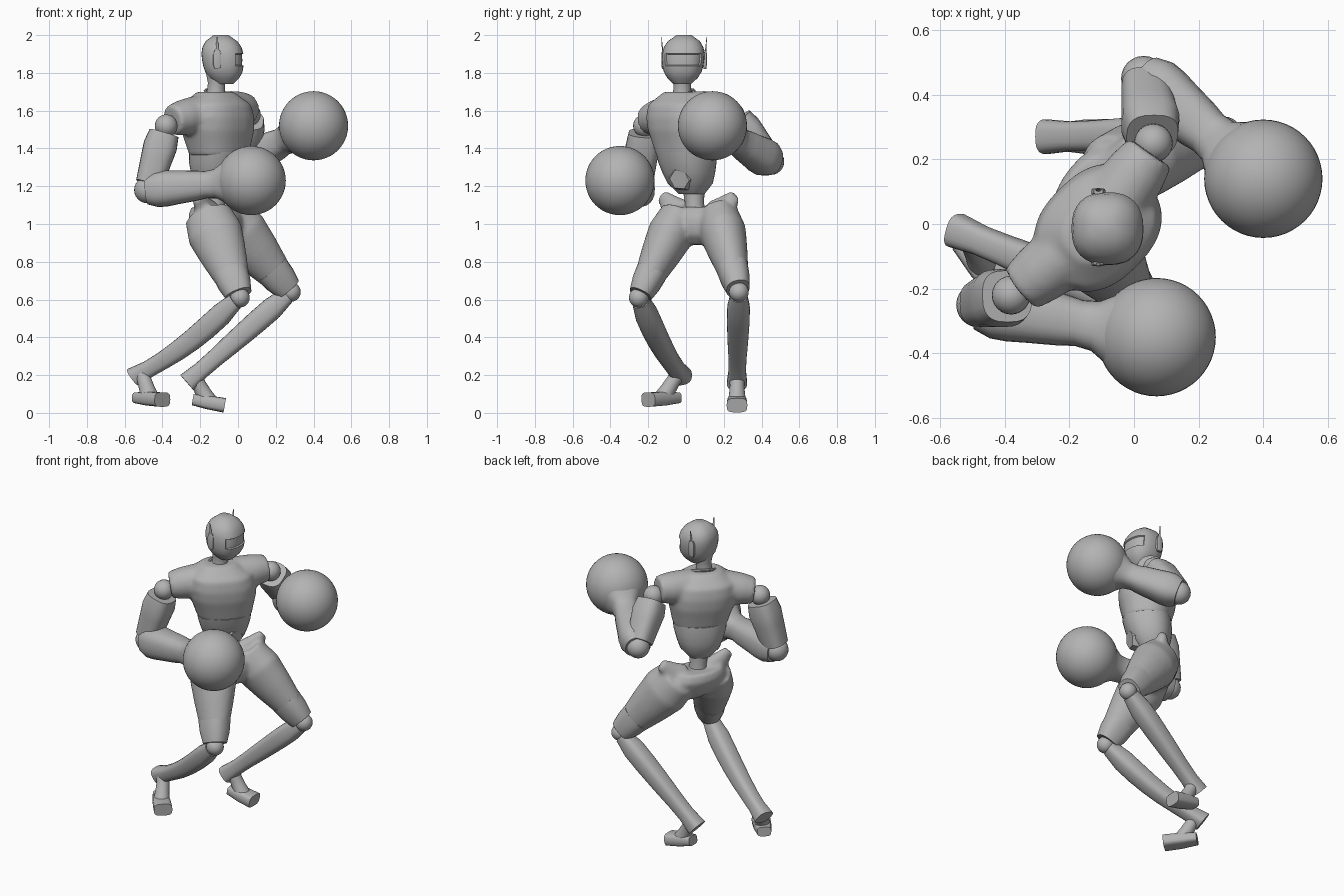
import bpy, bmesh, math
from mathutils import Vector

if "Cube" in bpy.data.objects:
    bpy.data.objects.remove(bpy.data.objects["Cube"])

grey = bpy.data.materials.new("plain grey")
grey.use_nodes = True
colour = (.45, .45, .45, 1)
grey.diffuse_color = colour
grey.node_tree.nodes["Principled BSDF"].inputs["Base Color"].default_value = colour

FRONT = Vector((1, 0, 0))
ACROSS = Vector((0, 1, 0))
UP = Vector((0, 0, 1))
SHOULDER_LINE = Vector((.7, .7, 0))
HIP_LINE = Vector((.5, .9, 0))


def select_only(objects):
    bpy.ops.object.select_all(action='DESELECT')
    for obj in objects:
        obj.select_set(True)
    bpy.context.view_layer.objects.active = objects[0]


def finish(obj):
    """Smooth the rounded faces and keep the hard edges sharp."""
    select_only([obj])
    bpy.ops.object.shade_smooth_by_angle(angle=math.radians(40))
    return obj


def tube(name, start, end, radii, side=ACROSS, flat=1, axis=None, sides=24, power=2, sag=0):
    """Skin evenly spaced sections from start to end; flat scales the second radius."""
    bm = bmesh.new()
    start, end = Vector(start), Vector(end)
    direction = (axis or end - start).normalized()
    u = (side - direction * side.dot(direction)).normalized()
    v = direction.cross(u) * flat

    def rounded(value):
        return math.copysign(abs(value) ** (2 / power), value)

    rings = []
    for step, radius in enumerate(radii):
        along = step / (len(radii) - 1)
        centre = start.lerp(end, along) - UP * sag * math.sin(math.pi * along)
        angles = [math.tau * k / sides for k in range(sides)]
        rings.append([bm.verts.new(centre + radius * (u * rounded(math.cos(a)) + v * rounded(math.sin(a))))
                      for a in angles])
    for lower, upper in zip(rings, rings[1:]):
        for k in range(sides):
            following = (k + 1) % sides
            bm.faces.new((lower[k], lower[following], upper[following], upper[k]))
    bm.faces.new(rings[0][::-1])
    bm.faces.new(rings[-1])
    mesh = bpy.data.meshes.new(name)
    bm.to_mesh(mesh)
    bm.free()
    mesh.materials.append(grey)
    obj = bpy.data.objects.new(name, mesh)
    bpy.context.collection.objects.link(obj)
    return finish(obj)


def ball(name, centre, radius, segments=24):
    bpy.ops.mesh.primitive_uv_sphere_add(segments=segments, ring_count=segments // 2,
                                         radius=radius, location=centre)
    obj = bpy.context.object
    obj.name = name
    obj.data.materials.append(grey)
    finish(obj)


def blend(objects):
    """Merge overlapping volumes into one soft shell, named after the first."""
    select_only(objects)
    bpy.ops.object.join()
    remesh = objects[0].modifiers.new("shell", 'REMESH')
    remesh.mode = 'VOXEL'
    remesh.voxel_size = .011
    remesh.use_smooth_shade = True
    soften = objects[0].modifiers.new("soften", 'SMOOTH')
    soften.iterations = 12


# Joint positions of the pose
POSE = {
    "right": dict(shoulder=(-.38, -.22, 1.52), sleeve_end=(-.35, -.2, 1.55), elbow=(-.48, -.25, 1.18),
                  glove=(.07, -.35, 1.23), hip=(-.16, -.03, 1.05), hip_crest=(-.22, -.13, 1.15),
                  knee=(.01, -.25, .61), calf_end=(-.55, -.02, .19), heel=(-.53, -.05, .08),
                  toe=(-.4, -.2, .07), sag=.035),
    "left": dict(shoulder=(.06, .25, 1.58), sleeve_end=(.05, .22, 1.61), elbow=(.03, .45, 1.33),
                 glove=(.4, .14, 1.52), hip=(-.07, .17, 1.05), hip_crest=(0, .26, 1.15),
                 knee=(.28, .28, .64), calf_end=(-.27, .27, .16), heel=(-.24, .27, .07),
                 toe=(-.07, .27, .04), sag=0),
}

# Head with recessed visor
head = tube("head", (-.07, -.02, 1.74), (-.09, -.01, 2),
            (.045, .08, .1, .108, .112, .112, .105, .085, .04), flat=.99, axis=UP, sides=32, power=2.4)
bm = bmesh.new()
bm.from_mesh(head.data)
visor = [face for face in bm.faces
         if 1.83 < face.calc_center_median().z < 1.91 and face.normal.x > .45]
bmesh.ops.inset_region(bm, faces=visor, thickness=.004, depth=-.008)
bm.to_mesh(head.data)
bm.free()
finish(head)

# Ear pads with thin antennas
for label, outward in (("right", -ACROSS), ("left", ACROSS)):
    ear = Vector((-.11, -.01, 1.87)) + outward * .11
    tube(label + "_ear_pad", ear - UP * .05, ear + UP * .05, (.014, .022, .022, .022, .014),
         FRONT, flat=.5, sides=12, power=4)
    tube(label + "_antenna", ear, ear + UP * .12 + outward * .01, (.012, .003), FRONT, flat=.4, sides=8)

# Neck and collar
tube("neck", (-.12, -.02, 1.64), (-.11, -.02, 1.8), (.06, .048, .046, .06), axis=UP)
bpy.ops.mesh.primitive_torus_add(major_radius=.075, minor_radius=.009, major_segments=32,
                                 minor_segments=8, location=(-.1, -.03, 1.685), rotation=(.25, .25, 0))
collar = bpy.context.object
collar.name = "collar"
collar.data.materials.append(grey)
finish(collar)

# Chest, abdomen, belly plate and waist
chest = tube("chest", (-.1, 0, 1.36), (-.12, -.02, 1.7), (.162, .18, .2, .205, .19, .1),
             SHOULDER_LINE, flat=.83, axis=UP, sides=32, power=2.4)
tube("abdomen", (-.12, .03, 1.16), (-.1, 0, 1.38), (.07, .12, .14, .155, .16),
     SHOULDER_LINE, flat=.9, axis=UP, sides=32, power=2.3)
tube("belly_plate", (-.06, -.01, 1.25), (.005, -.035, 1.235), (.075, .072, .055), sides=6)
tube("waist", (-.12, .05, 1.02), (-.12, .04, 1.2), (.07, .05, .06), axis=UP)

torso_parts = [chest]
hip_parts = [tube("hips", (-.08, .07, .89), (-.13, .07, 1.09), (.07, .16, .19, .2, .16),
                  HIP_LINE, flat=.64, axis=UP)]

for label, joints in POSE.items():
    sag = joints.pop("sag")
    p = {joint: Vector(place) for joint, place in joints.items()}
    prefix = label + "_"

    # Shoulder sleeve and upper arm
    torso_parts.append(tube(prefix + "sleeve", (-.12, -.02, 1.6), p["sleeve_end"],
                            (.1, .1, .1, .095, .08), UP))
    ball(prefix + "shoulder", p["shoulder"], .06)
    tube(prefix + "upper_arm", p["shoulder"].lerp(p["elbow"], .12), p["shoulder"].lerp(p["elbow"], .9),
         (.08, .09, .084, .078, .072), power=2.8)
    ball(prefix + "elbow", p["elbow"], .07)

    # Forearm flaring into the round glove
    reach = (p["glove"] - p["elbow"]).normalized()
    tube(prefix + "forearm", p["elbow"], p["glove"] - reach * .14,
         (.078, .096, .096, .09, .085, .08, .072, .078, .11), UP, power=2.5)
    ball(prefix + "glove", p["glove"], .183, 48)

    # Thigh and hip crest
    hip_parts.append(tube(prefix + "thigh", p["hip"], p["hip"].lerp(p["knee"], .95),
                          (.105, .123, .105, .083, .057), flat=1.2))
    hip_parts.append(tube(prefix + "hip_crest", p["hip"], p["hip_crest"], (.09, .06, .035),
                          HIP_LINE, flat=.7))

    # Knee guard, knee and shin
    tube(prefix + "knee_guard", p["hip"].lerp(p["knee"], .7), p["hip"].lerp(p["knee"], .96),
         (.083, .077, .062), flat=1.15, power=2.4)
    ball(prefix + "knee", p["knee"], .052)
    tube(prefix + "shin", p["knee"].lerp(p["calf_end"], .04), p["calf_end"],
         (.045, .06, .06, .057, .053, .048, .046, .054), power=2.8, sag=sag)

    # Ankle and foot
    tube(prefix + "ankle", p["calf_end"].lerp(p["knee"], .07), p["heel"].lerp(p["toe"], .5),
         (.045, .038, .042, .05))
    stride = p["toe"] - p["heel"]
    tube(prefix + "foot", p["heel"], p["toe"], (.042, .053, .055), UP.cross(stride),
         flat=.7, sides=16, power=3.5)

blend(torso_parts)
blend(hip_parts)
